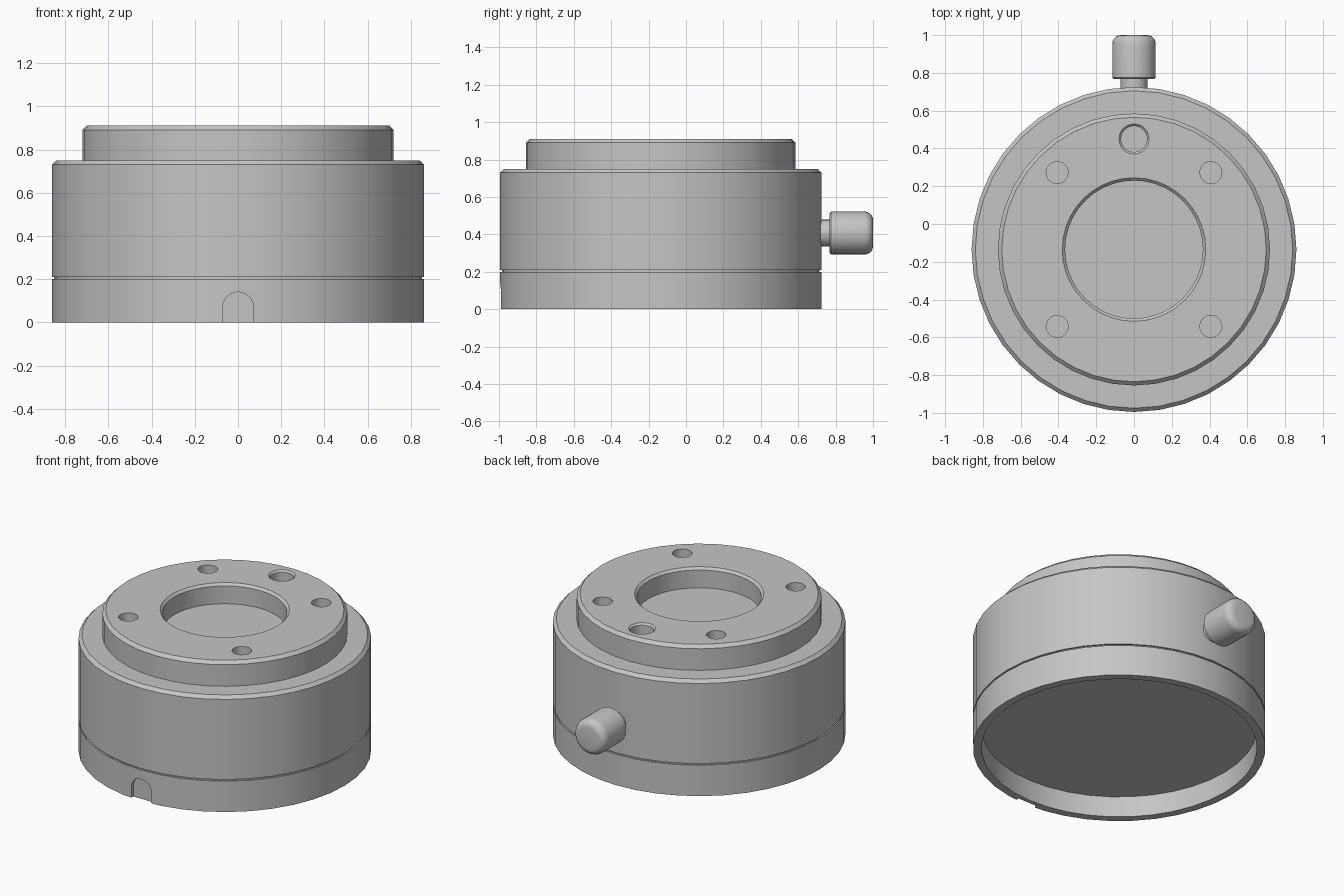
import bpy
import bmesh
from math import radians, pi, cos, sin
from mathutils import Matrix, Vector

cube = bpy.data.objects.get("Cube")
if cube:
    bpy.data.objects.remove(cube, do_unlink=True)

CY = -0.135      # y of the main axis
R = 0.86         # outer radius

metal = bpy.data.materials.new("grey metal")
metal.use_nodes = True
grey = (0.56, 0.56, 0.56, 1)
metal.diffuse_color = grey
metal.node_tree.nodes["Principled BSDF"].inputs["Base Color"].default_value = grey


def add_object(name, bm, matrix):
    """Turn a bmesh into a linked object with the metal material."""
    bmesh.ops.remove_doubles(bm, verts=bm.verts, dist=1e-5)
    bmesh.ops.recalc_face_normals(bm, faces=bm.faces)
    bm.transform(matrix)
    mesh = bpy.data.meshes.new(name)
    bm.to_mesh(mesh)
    bm.free()
    mesh.materials.append(metal)
    ob = bpy.data.objects.new(name, mesh)
    bpy.context.collection.objects.link(ob)
    return ob


def lathe(name, profile, matrix, sides=40):
    """Revolve (radius, height) points; both ends close on the axis."""
    bm = bmesh.new()
    pts = [(0, profile[0][1])] + profile + [(0, profile[-1][1])]
    verts = [bm.verts.new((r, 0, z)) for r, z in pts]
    edges = [bm.edges.new(pair) for pair in zip(verts, verts[1:])]
    bmesh.ops.spin(bm, geom=verts + edges, axis=(0, 0, 1), cent=(0, 0, 0),
                   angle=2 * pi, steps=sides)
    return add_object(name, bm, matrix)


def activate(ob):
    bpy.ops.object.select_all(action='DESELECT')
    ob.select_set(True)
    bpy.context.view_layer.objects.active = ob


def cut(target, cutter):
    """Subtract a cutter and discard it."""
    activate(target)
    mod = target.modifiers.new("cut", 'BOOLEAN')
    mod.operation = 'DIFFERENCE'
    mod.solver = 'EXACT'
    mod.object = cutter
    bpy.ops.object.modifier_apply(modifier=mod.name)
    bpy.data.objects.remove(cutter, do_unlink=True)


axis = Matrix.Translation((0, CY, 0))

# Base ring with the recessed underside
base = lathe("base_ring", [(0.81, 0.135), (0.81, 0), (R, 0), (R, 0.2)], axis)

# Main housing above a thin groove
housing = lathe("housing", [(0.85, 0.19), (0.85, 0.21), (R, 0.21),
                            (R, 0.73), (R - 0.02, 0.75)], axis)

# Raised flange with a chamfered central bore
flange = lathe("top_flange", [(0.72, 0.74), (0.72, 0.89), (0.70, 0.91), (0.38, 0.91),
                              (0.365, 0.895), (0.365, 0.78)], axis)

# Four bolt holes and one chamfered pin hole
for sx in (-1, 1):
    for sy in (-1, 1):
        place = Matrix.Translation((0.407 * sx, CY + 0.407 * sy, 0))
        cut(flange, lathe("bolt_cutter", [(0.058, 0.81), (0.058, 1)], place, 24))
cut(flange, lathe("pin_cutter", [(0.069, 0.81), (0.069, 0.899), (0.08, 0.91), (0.08, 1)],
                  Matrix.Translation((0, 0.45, 0)), 24))

# Shallow arched notch at the front of the base
bm = bmesh.new()
w = 0.071
outline = [(-w, -0.1), (w, -0.1)]
outline += [(w * cos(pi * i / 12), 0.07 + w * sin(pi * i / 12)) for i in range(13)]
face = bm.faces.new([bm.verts.new((x, CY - R - 0.1, z)) for x, z in outline])
ext = bmesh.ops.extrude_face_region(bm, geom=[face])
bmesh.ops.translate(bm, vec=Vector((0, 0.125, 0)),
                    verts=[v for v in ext["geom"] if isinstance(v, bmesh.types.BMVert)])
cut(base, add_object("notch_cutter", bm, Matrix()))

# Side knob on a short neck, pointing backward
back = Matrix.Translation((0, 0, 0.407)) @ Matrix.Rotation(radians(-90), 4, 'X')
neck = lathe("knob_neck", [(0.072, 0.65), (0.072, 0.78)], back, 24)
rim = [(0.07 + 0.045 * cos(a), 0.955 + 0.045 * sin(a))
       for a in (pi / 2 * i / 5 for i in range(6))]
knob = lathe("knob", [(0.107, 0.768), (0.115, 0.776)] + rim, back, 24)

for ob in (base, housing, flange, neck, knob):
    activate(ob)
    bpy.ops.object.shade_smooth_by_angle(angle=radians(30))
